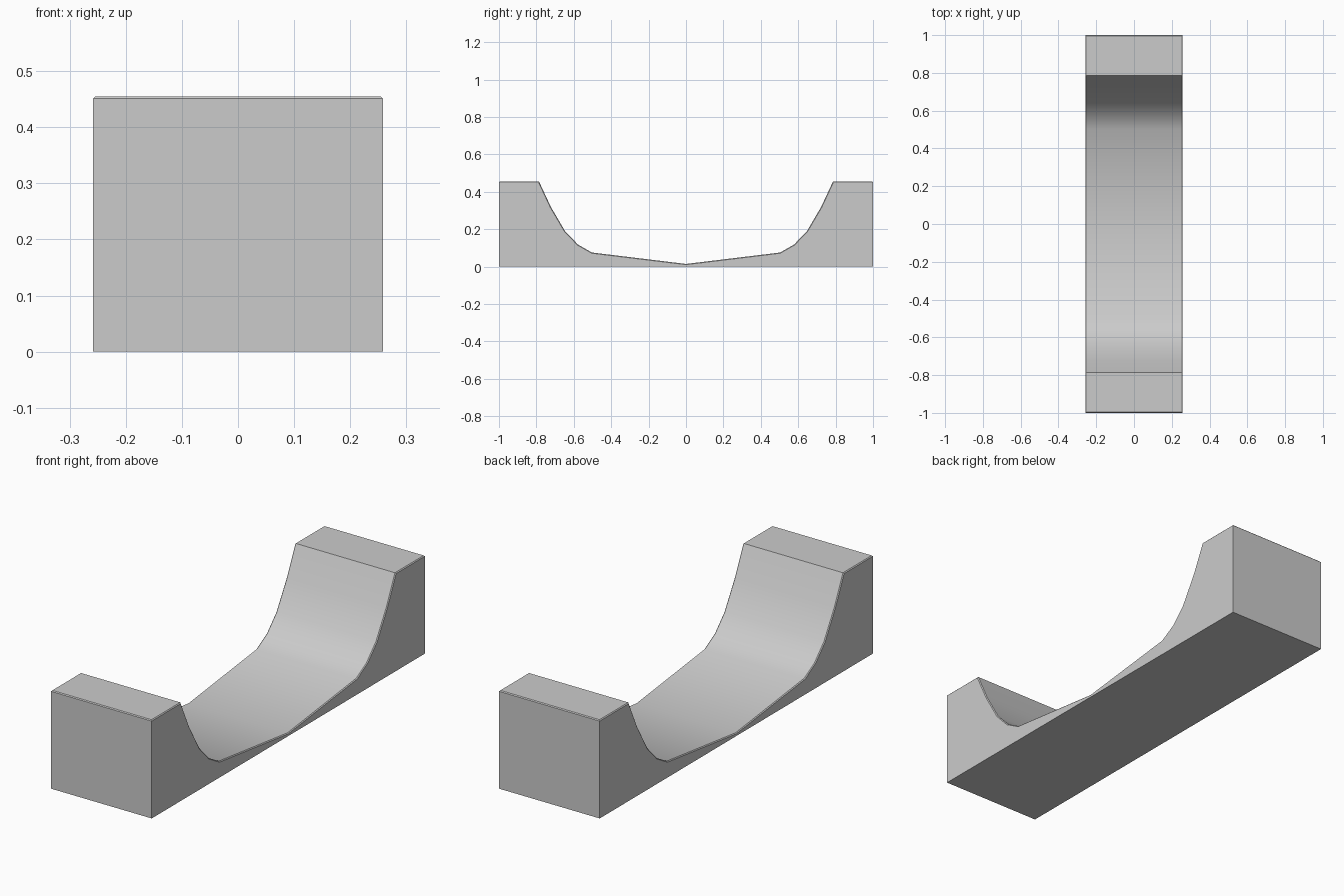
import bpy, bmesh, math

if "Cube" in bpy.data.objects:
    bpy.data.objects.remove(bpy.data.objects["Cube"])

HALF_W = 0.258
# right half of the riding surface, from the centre line to the outer deck edge
half = [(0.503, 0.075), (0.578, 0.118), (0.647, 0.19), (0.722, 0.318), (0.786, 0.455), (1.0, 0.455)]
top = [(-y, z) for y, z in reversed(half)] + [(0, 0.014)] + half
profile = [(-1.0, 0.0)] + top + [(1.0, 0.0)]

# half pipe ramp: side profile extruded across the width
bm = bmesh.new()
side = bm.faces.new([bm.verts.new((-HALF_W, y, z)) for y, z in profile])
ext = bmesh.ops.extrude_face_region(bm, geom=[side])
verts = [g for g in ext["geom"] if isinstance(g, bmesh.types.BMVert)]
bmesh.ops.translate(bm, verts=verts, vec=(2 * HALF_W, 0, 0))
bmesh.ops.recalc_face_normals(bm, faces=bm.faces)

# thin chamfer around the rim of the upper surface
def on_rim(e):
    a, b = (v.co for v in e.verts)
    if min(a.z, b.z) < 0.005:
        return False
    along_side = abs(a.x - b.x) < 1e-5
    deck_end = abs(a.y) > 0.99 and abs(b.y) > 0.99
    return along_side or deck_end

bmesh.ops.bevel(bm, geom=[e for e in bm.edges if on_rim(e)], offset=0.004,
                segments=1, affect='EDGES', clamp_overlap=True)
bmesh.ops.recalc_face_normals(bm, faces=bm.faces)

mesh = bpy.data.meshes.new("half_pipe_ramp")
bm.to_mesh(mesh)
bm.free()
ramp = bpy.data.objects.new("half_pipe_ramp", mesh)
bpy.context.collection.objects.link(ramp)

# smooth curve, crisp edges
bpy.context.view_layer.objects.active = ramp
ramp.select_set(True)
bpy.ops.object.shade_smooth_by_angle(angle=math.radians(30))
